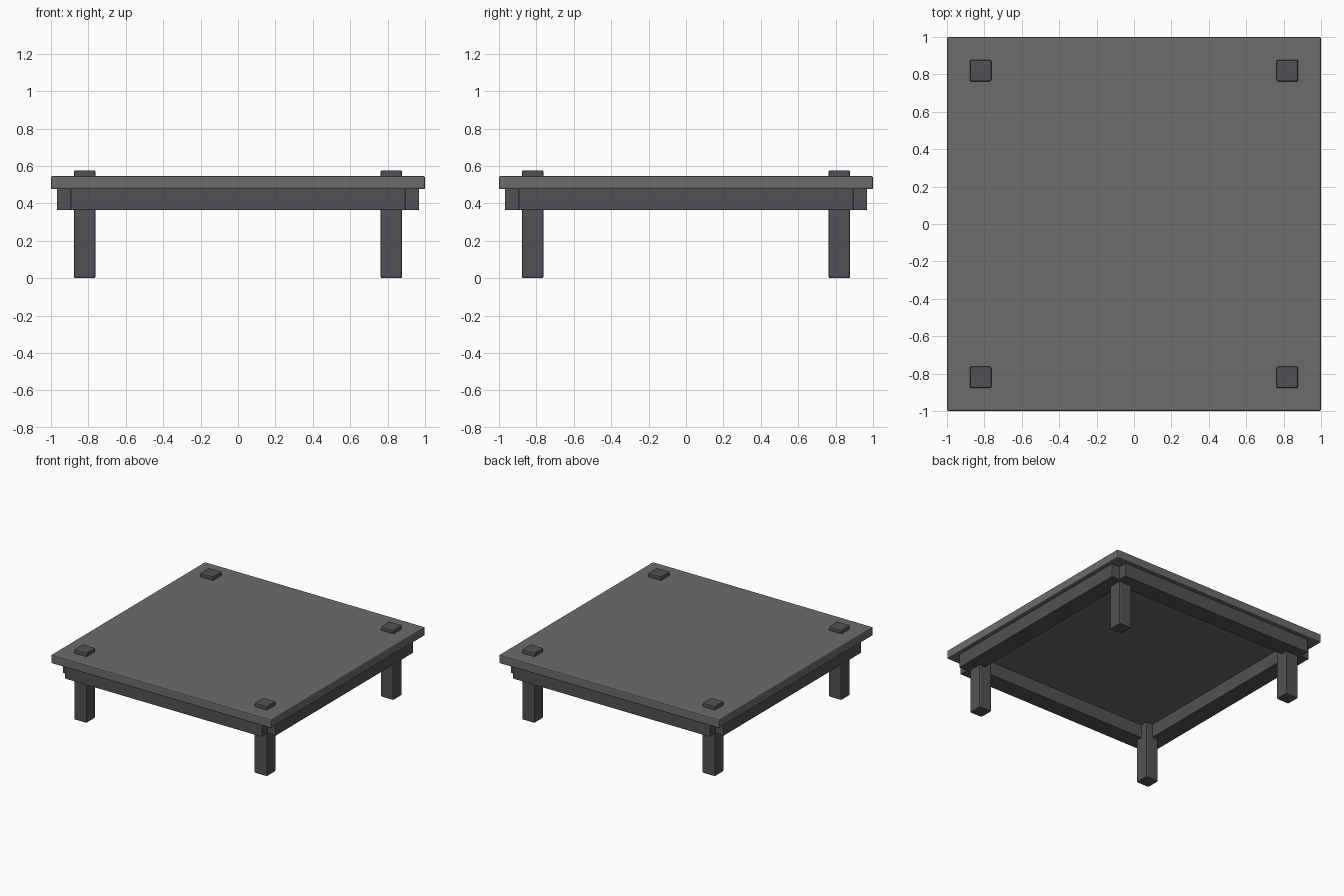
import bpy
from mathutils import Matrix

if "Cube" in bpy.data.objects:
    bpy.data.objects.remove(bpy.data.objects["Cube"])


def make_material(name, rgb):
    mat = bpy.data.materials.new(name)
    mat.diffuse_color = (*rgb, 1)
    mat.use_nodes = True
    mat.node_tree.nodes["Principled BSDF"].inputs["Base Color"].default_value = mat.diffuse_color
    return mat


top_grey = make_material("top_grey", (0.15, 0.15, 0.15))
frame_grey = make_material("frame_grey", (0.085, 0.085, 0.092))


def box(name, lo, hi, mat, bevel=0.008):
    """Bevelled box between two opposite corners."""
    size = [h - l for l, h in zip(lo, hi)]
    centre = [(h + l) / 2 for l, h in zip(lo, hi)]
    bpy.ops.mesh.primitive_cube_add(size=1, location=centre)
    ob = bpy.context.object
    ob.name = name
    ob.data.transform(Matrix.Diagonal((*size, 1)))
    ob.data.materials.append(mat)
    mod = ob.modifiers.new("soft_edges", "BEVEL")
    mod.width = bevel
    mod.segments = 2
    return ob


# Table top
box("table_top", (-1, -1, 0.476), (1, 1, 0.546), top_grey)

# Four legs, poking through the top
LEG, HALF = 0.82, 0.0575
for sx, side in ((-1, "left"), (1, "right")):
    for sy, end in ((-1, "front"), (1, "back")):
        x, y = sx * LEG, sy * LEG
        box(f"{end}_{side}_leg", (x - HALF, y - HALF, 0),
            (x + HALF, y + HALF, 0.577), frame_grey)

# Apron rails: each ends on the centre line of its neighbours
RAIL, THICK = 0.895, 0.073
for s, fb, lr in ((-1, "front", "left"), (1, "back", "right")):
    c = s * RAIL
    box(f"{fb}_apron", (-RAIL, c - THICK, 0.365), (RAIL, c + THICK, 0.48),
        frame_grey, 0.004)
    box(f"{lr}_apron", (c - THICK, -RAIL, 0.365), (c + THICK, RAIL, 0.48),
        frame_grey, 0.004)
